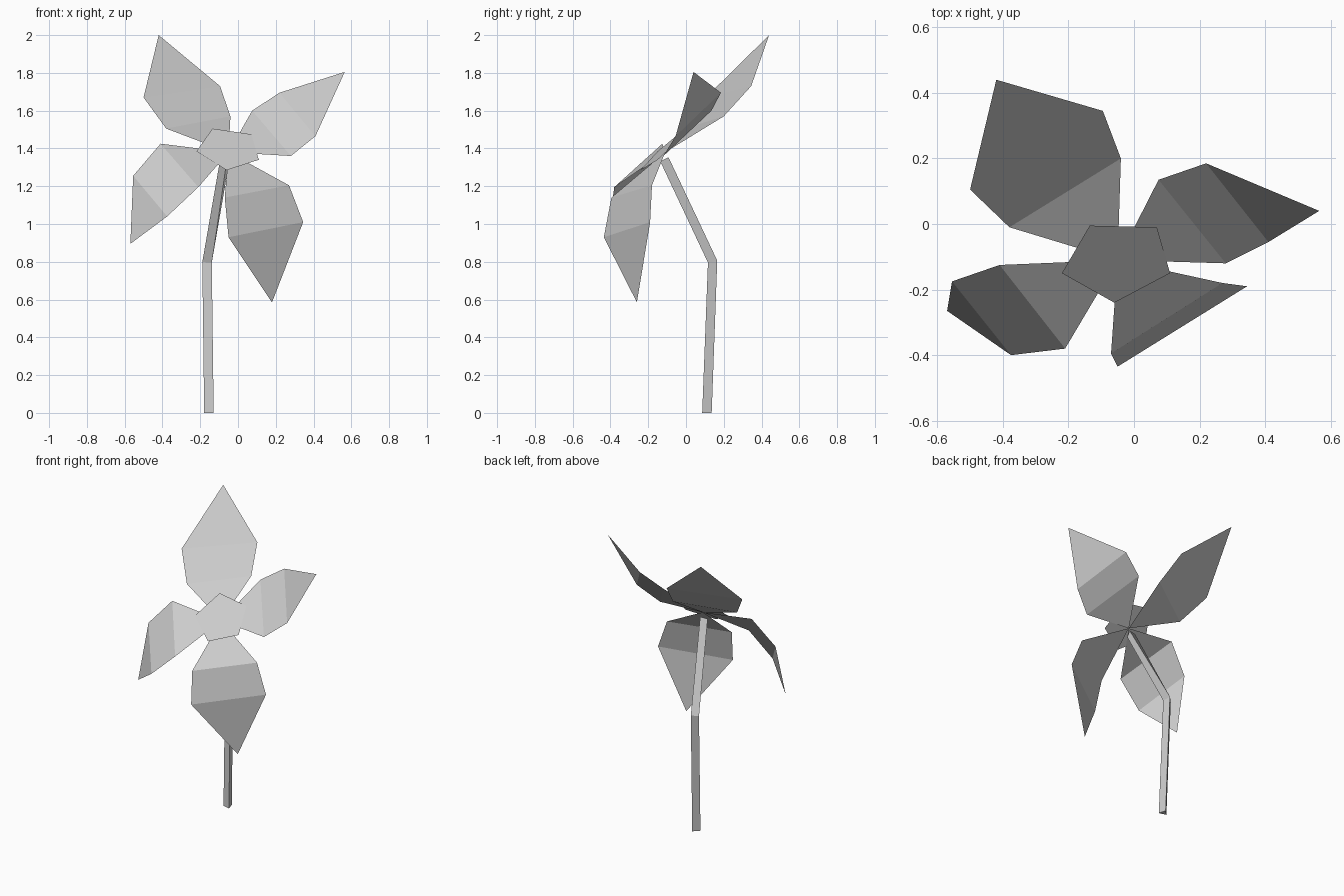
import bpy
import bmesh
from math import cos, sin, radians
from mathutils import Vector, Matrix

cube = bpy.data.objects.get("Cube")
if cube:
    bpy.data.objects.remove(cube)

grey = bpy.data.materials.new("plain_grey")
grey.use_nodes = True
tone = (0.6, 0.6, 0.6, 1)
grey.diffuse_color = tone
grey.node_tree.nodes["Principled BSDF"].inputs["Base Color"].default_value = tone

HEART = Vector((-0.05, -0.11, 1.38))   # where all petals meet
FACING = Vector((0.1, -0.67, 0.74))    # direction the blossom looks


def finish(name, bm):
    mesh = bpy.data.meshes.new(name)
    bm.to_mesh(mesh)
    bm.free()
    mesh.materials.append(grey)
    obj = bpy.data.objects.new(name, mesh)
    bpy.context.collection.objects.link(obj)
    return obj


def face_forward(bm):
    """Turn thin sheets so they look out of the blossom."""
    bm.normal_update()
    for f in bm.faces:
        if f.normal.dot(FACING) < 0:
            f.normal_flip()


def petal(name, inner, outer, tip):
    """Folded leaf: root triangle, middle band, tip triangle."""
    bm = bmesh.new()
    root, end = bm.verts.new(HEART), bm.verts.new(tip)
    a, b = [bm.verts.new(p) for p in inner]
    c, d = [bm.verts.new(p) for p in outer]
    for loop in ((root, a, b), (a, c, d, b), (c, end, d)):
        bm.faces.new(loop)
    face_forward(bm)
    return finish(name, bm)


# Four petals: inner pair, outer pair, tip
petal("petal_back",
      [(-0.38, -0.01, 1.505), (-0.04, 0.20, 1.57)],
      [(-0.50, 0.105, 1.67), (-0.095, 0.345, 1.73)],
      (-0.42, 0.44, 2.0))
petal("petal_left",
      [(0.075, 0.135, 1.60), (0.28, -0.12, 1.36)],
      [(0.22, 0.185, 1.695), (0.41, -0.055, 1.465)],
      (0.565, 0.04, 1.805))
petal("petal_front",
      [(0.27, -0.18, 1.205), (-0.07, -0.395, 1.14)],
      [(0.345, -0.19, 1.01), (-0.05, -0.435, 0.93)],
      (0.18, -0.26, 0.585))
petal("petal_right",
      [(-0.41, -0.125, 1.425), (-0.21, -0.38, 1.195)],
      [(-0.555, -0.175, 1.255), (-0.375, -0.40, 1.04)],
      (-0.57, -0.265, 0.895))

# Flat five-sided flower centre
bm = bmesh.new()
rim = [(-0.135, -0.005, 1.505), (0.07, -0.01, 1.475), (0.11, -0.15, 1.34),
       (-0.06, -0.24, 1.285), (-0.22, -0.15, 1.385)]
bm.faces.new([bm.verts.new(p) for p in rim])
face_forward(bm)
finish("flower_centre", bm)

# Bent three-sided stem: centre, lean from vertical, twist
path = [((-0.15, 0.107, 0), 0, 0),
        ((-0.16, 0.137, 0.8), 12, 0),
        ((-0.065, -0.11, 1.345), 26, -35)]
bm = bmesh.new()
rings = []
for centre, lean, twist in path:
    tilt = Matrix.Rotation(radians(lean), 3, 'X')
    ring = []
    for corner in (75, 195, 315):
        a = radians(corner + twist)
        ring.append(bm.verts.new(Vector(centre) + tilt @ Vector((cos(a), sin(a), 0)) * 0.03))
    rings.append(ring)
for low, high in zip(rings, rings[1:]):
    for i in range(3):
        j = (i + 1) % 3
        bm.faces.new((low[i], low[j], high[j], high[i]))
bm.faces.new(rings[0])
bm.faces.new(rings[-1])
bmesh.ops.recalc_face_normals(bm, faces=bm.faces)
finish("stem", bm)
